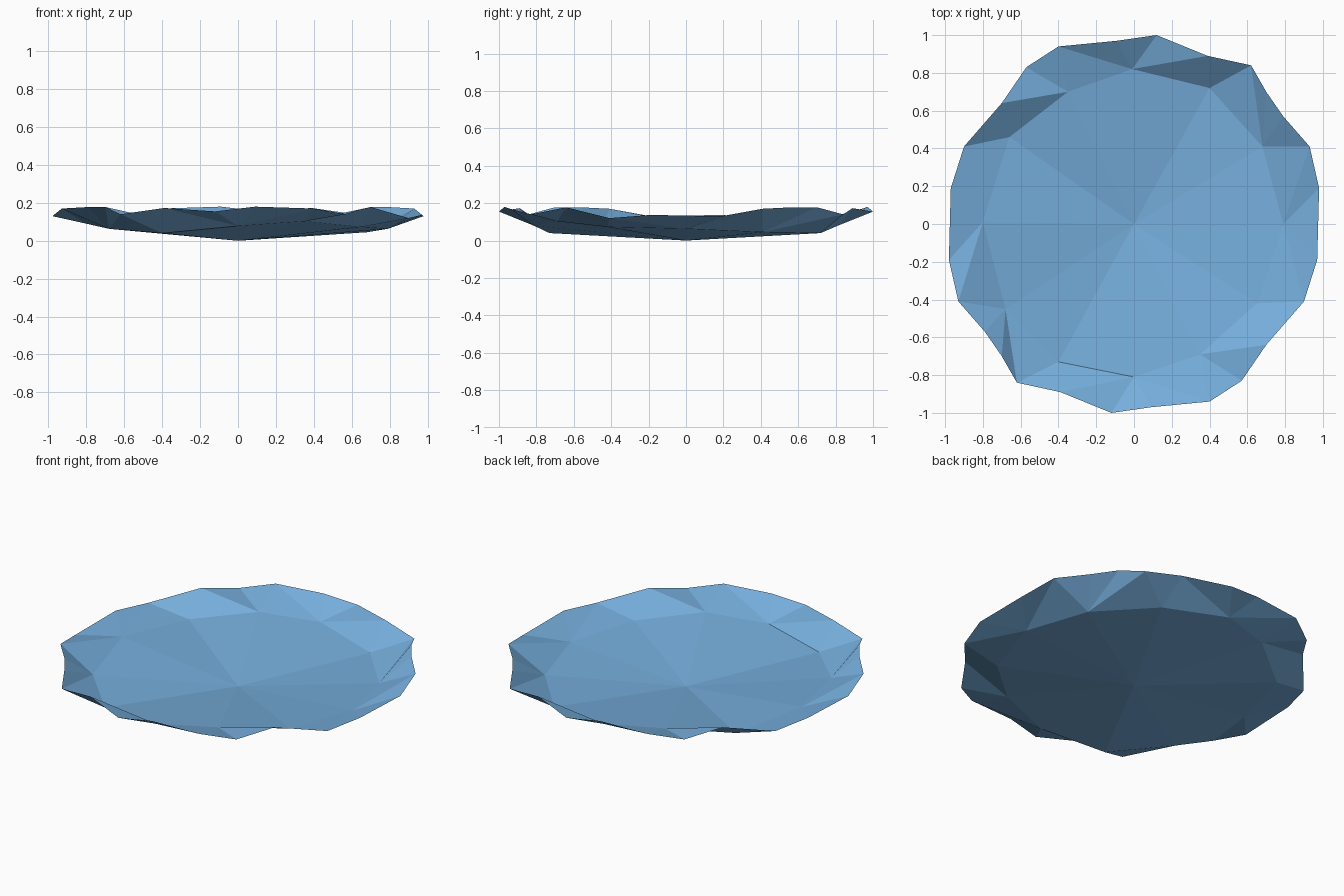
import bpy

if "Cube" in bpy.data.objects:
    bpy.data.objects.remove(bpy.data.objects["Cube"])

# Colour
blue = bpy.data.materials.new("pale blue")
blue.diffuse_color = (0.178, 0.418, 0.708, 1)
blue.use_nodes = True
blue.node_tree.nodes["Principled BSDF"].inputs["Base Color"].default_value = blue.diffuse_color

# Half of the wavy rim; the other half is the same turned by 180 degrees
half_rim = [(.98, .19, .13), (.93, .41, .17), (.79, .57, .178), (.70, .70, .178),
            (.62, .84, .14), (.39, .89, .173), (.12, 1.0, .155), (-.09, .97, .18),
            (-.40, .94, .17), (-.57, .83, .14), (-.70, .64, .178), (-.90, .41, .12),
            (-.97, .19, .137)]
rim = half_rim + [(-x, -y, z) for x, y, z in half_rim]

# Inner ring around the shallow bottom
inner = [(.79, 0, .063), (.68, .41, .045), (.40, .72, .04),
         (-.01, .82, .083), (-.35, .70, .10), (-.66, .46, .063),
         (-.80, .01, .09), (-.68, -.45, .063), (-.40, -.73, .04),
         (0, -.81, .078), (.35, -.69, .103), (.65, -.42, .073)]

# Last rim point that each inner point fans out to
ends = [1, 4, 5, 8, 10, 11]
ends += [e + 13 for e in ends]

n, m = len(inner), len(rim)
verts = [(0, 0, 0)] + inner + rim
faces = []
for i in range(n):
    a, b = 1 + i, 1 + (i + 1) % n
    faces.append((0, a, b))                       # bottom fan
    start = ends[i - 1] - (m if i == 0 else 0)
    for k in range(start, ends[i]):               # fan out to the rim
        faces.append((a, 1 + n + k % m, 1 + n + (k + 1) % m))
    faces.append((a, 1 + n + ends[i] % m, b))     # link to the next fan

mesh = bpy.data.meshes.new("shallow_dish")
mesh.from_pydata(verts, [], faces)
mesh.materials.append(blue)
mesh.update()
dish = bpy.data.objects.new("shallow_dish", mesh)
bpy.context.collection.objects.link(dish)
